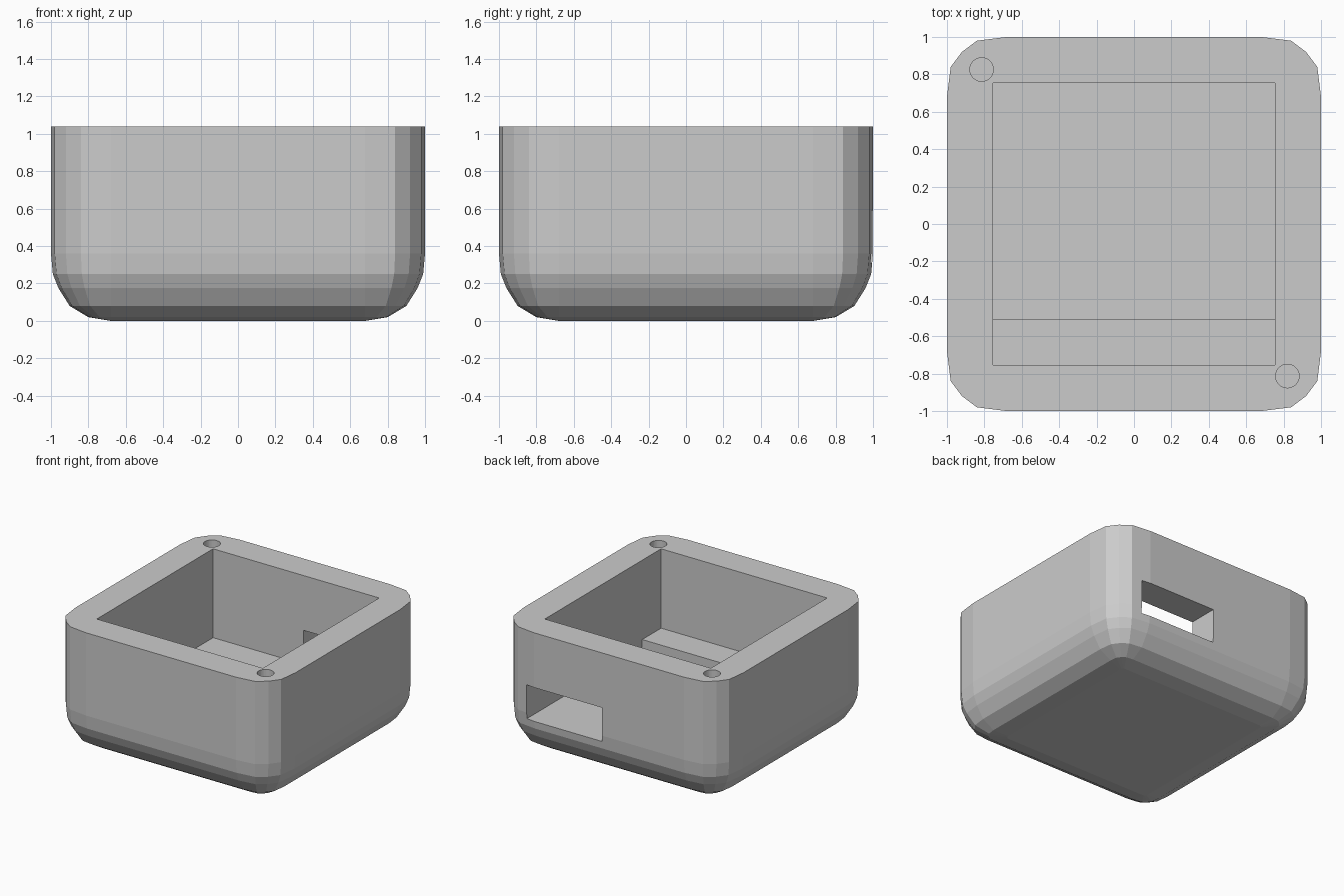
import bpy, bmesh
from mathutils import Matrix, Vector

if "Cube" in bpy.data.objects:
    bpy.data.objects.remove(bpy.data.objects["Cube"])

grey = bpy.data.materials.new("light_grey")
grey.diffuse_color = (0.6, 0.6, 0.6, 1)
grey.use_nodes = True
grey.node_tree.nodes["Principled BSDF"].inputs["Base Color"].default_value = grey.diffuse_color


def make(name, bm):
    bmesh.ops.recalc_face_normals(bm, faces=bm.faces)
    me = bpy.data.meshes.new(name)
    bm.to_mesh(me)
    bm.free()
    me.materials.append(grey)
    ob = bpy.data.objects.new(name, me)
    bpy.context.collection.objects.link(ob)
    return ob


def box(name, lo, hi):
    lo, hi = Vector(lo), Vector(hi)
    bm = bmesh.new()
    size = hi - lo
    bmesh.ops.create_cube(bm, size=1, matrix=Matrix.Translation((lo + hi) / 2)
                          @ Matrix.Diagonal((*size, 1)))
    return make(name, bm)


def cylinder(name, x, y, z0, z1, r):
    bm = bmesh.new()
    bmesh.ops.create_cone(bm, cap_ends=True, segments=32, radius1=r, radius2=r, depth=z1 - z0,
                          matrix=Matrix.Translation((x, y, (z0 + z1) / 2)))
    return make(name, bm)


def cut(target, cutter):
    mod = target.modifiers.new("cut", 'BOOLEAN')
    mod.operation = 'DIFFERENCE'
    mod.solver = 'EXACT'
    mod.object = cutter
    dg = bpy.context.evaluated_depsgraph_get()
    me = bpy.data.meshes.new_from_object(target.evaluated_get(dg))
    target.modifiers.clear()
    target.data = me
    bpy.data.objects.remove(cutter)


# Outer shell: rounded square rings lofted from rim to base
corner = [(0, 0.32), (0.02, 0.16), (0.08, 0.08), (0.16, 0.02), (0.32, 0)]
profile = [(1, 1.04), (1, 0.36), (0.99, 0.25), (0.96, 0.175),
           (0.9, 0.08), (0.8, 0.02), (0.68, 0)]
bm = bmesh.new()
rings = []
for h, z in profile:
    r = max(0.1, (h - 0.68) / 0.32)
    ring = []
    for q in range(4):
        for a, b in corner:
            x, y = h - a * r, h - b * r
            for _ in range(q):
                x, y = -y, x
            ring.append(bm.verts.new((x, y, z)))
    rings.append(ring)
n = len(rings[0])
for up, low in zip(rings, rings[1:]):
    for i in range(n):
        j = (i + 1) % n
        bm.faces.new((up[i], up[j], low[j], low[i]))
bm.faces.new(rings[0])
bm.faces.new(rings[-1])
case = make("case_body", bm)

# Inner cavity, and the port slot through the back wall
W, FLOOR = 0.755, 0.31
cut(case, box("cavity_cutter", (-W, -W, FLOOR), (W, W, 1.3)))
cut(case, box("slot_cutter", (0.065, 0.4, FLOOR), (W, 1.2, 0.59)))

# Screw holes in two opposite rim corners
for x, y in ((-0.815, 0.826), (0.82, -0.813)):
    cut(case, cylinder("hole_cutter", x, y, 0.6, 1.2, 0.063))

# Raised ledge along the front of the cavity floor
box("inner_ledge", (-W - 0.01, -W - 0.01, FLOOR - 0.02), (W + 0.01, -0.51, 0.388))
